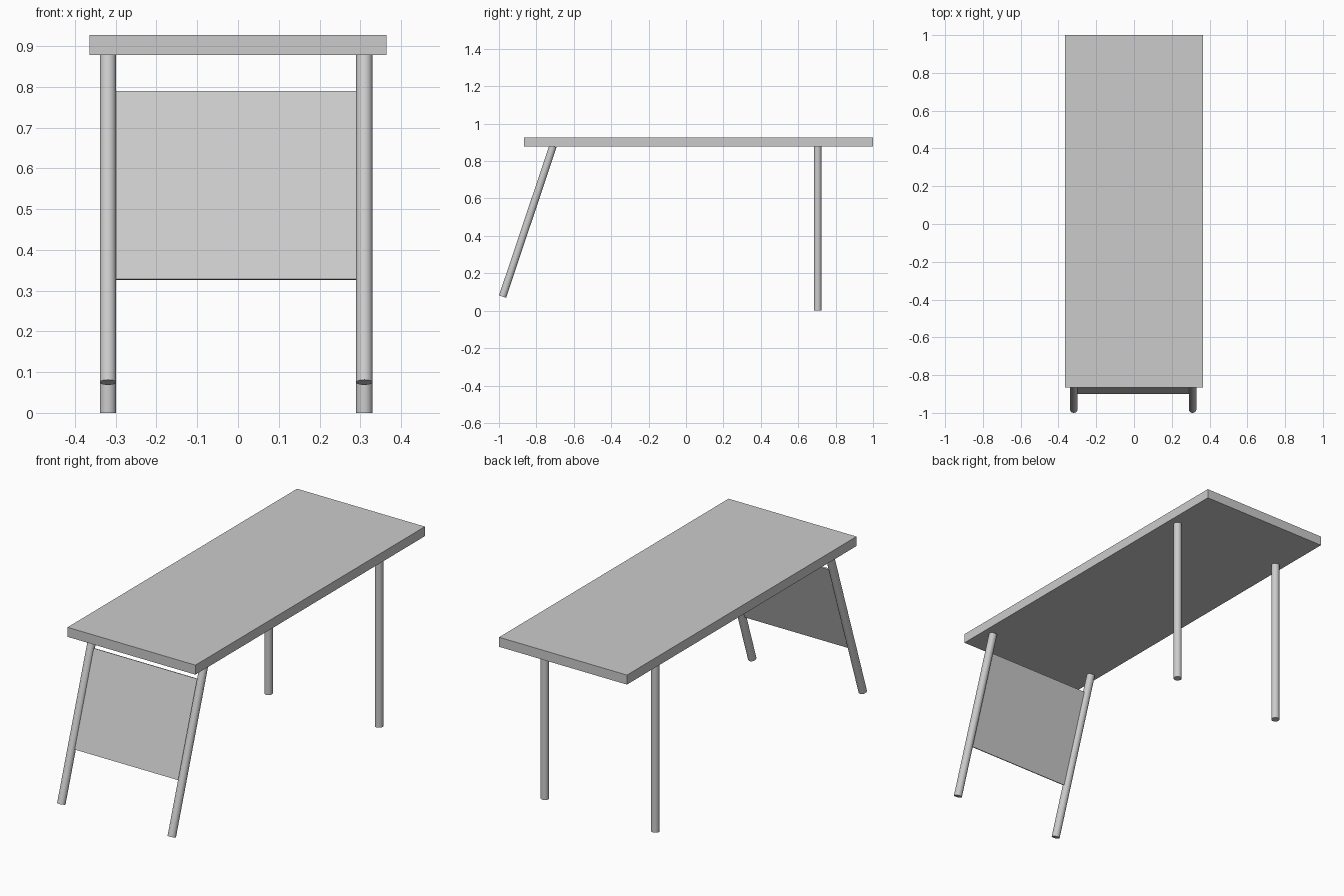
import bpy
import math
from mathutils import Vector

cube = bpy.data.objects.get("Cube")
if cube:
    bpy.data.objects.remove(cube, do_unlink=True)

# Single plain grey finish
grey = bpy.data.materials.new("light_grey")
grey.use_nodes = True
colour = (0.6, 0.6, 0.6, 1)
grey.diffuse_color = colour
grey.node_tree.nodes["Principled BSDF"].inputs["Base Color"].default_value = colour


def box(name, centre, size, tilt=0.0):
    bpy.ops.mesh.primitive_cube_add(size=1, location=centre, rotation=(tilt, 0, 0))
    ob = bpy.context.object
    ob.name = name
    ob.scale = size
    bpy.ops.object.transform_apply(location=False, rotation=False, scale=True)
    ob.data.materials.append(grey)
    return ob


def rod(name, start, end, radius):
    start, end = Vector(start), Vector(end)
    axis = end - start
    bpy.ops.mesh.primitive_cylinder_add(
        vertices=32, radius=radius, depth=axis.length, location=(start + end) / 2,
        rotation=axis.to_track_quat("Z", "Y").to_euler())
    ob = bpy.context.object
    ob.name = name
    ob.data.materials.append(grey)
    bpy.ops.object.shade_smooth_by_angle(angle=math.radians(40))
    return ob


# Table top
TOP_Z, UNDER_Z = 0.927, 0.878
box("table_top", (0, 0.067, (TOP_Z + UNDER_Z) / 2), (0.728, 1.866, TOP_Z - UNDER_Z))

# Legs: upright at the back, raked forward at the front
LEFT_X, RIGHT_X, RADIUS = 0.31, -0.319, 0.02
FOOT = Vector((0, -0.981, 0.075))
HEAD = Vector((0, -0.711, UNDER_Z + 0.002))
for side, x in (("left", LEFT_X), ("right", RIGHT_X)):
    shift = Vector((x, 0, 0))
    rod("front_leg_" + side, FOOT + shift, HEAD + shift, RADIUS)
    rod("back_leg_" + side, (x, 0.704, 0), (x, 0.704, UNDER_Z + 0.002), RADIUS)

# Thin panel spanning the front legs, lying in their slope
rake = HEAD - FOOT
low = FOOT + rake * ((0.327 - FOOT.z) / rake.z)
high = FOOT + rake * ((0.789 - FOOT.z) / rake.z)
middle = (low + high) / 2
middle.x = (LEFT_X + RIGHT_X) / 2
box("front_panel", middle, (LEFT_X - RIGHT_X, 0.008, (high - low).length),
    -math.atan2(rake.y, rake.z))
